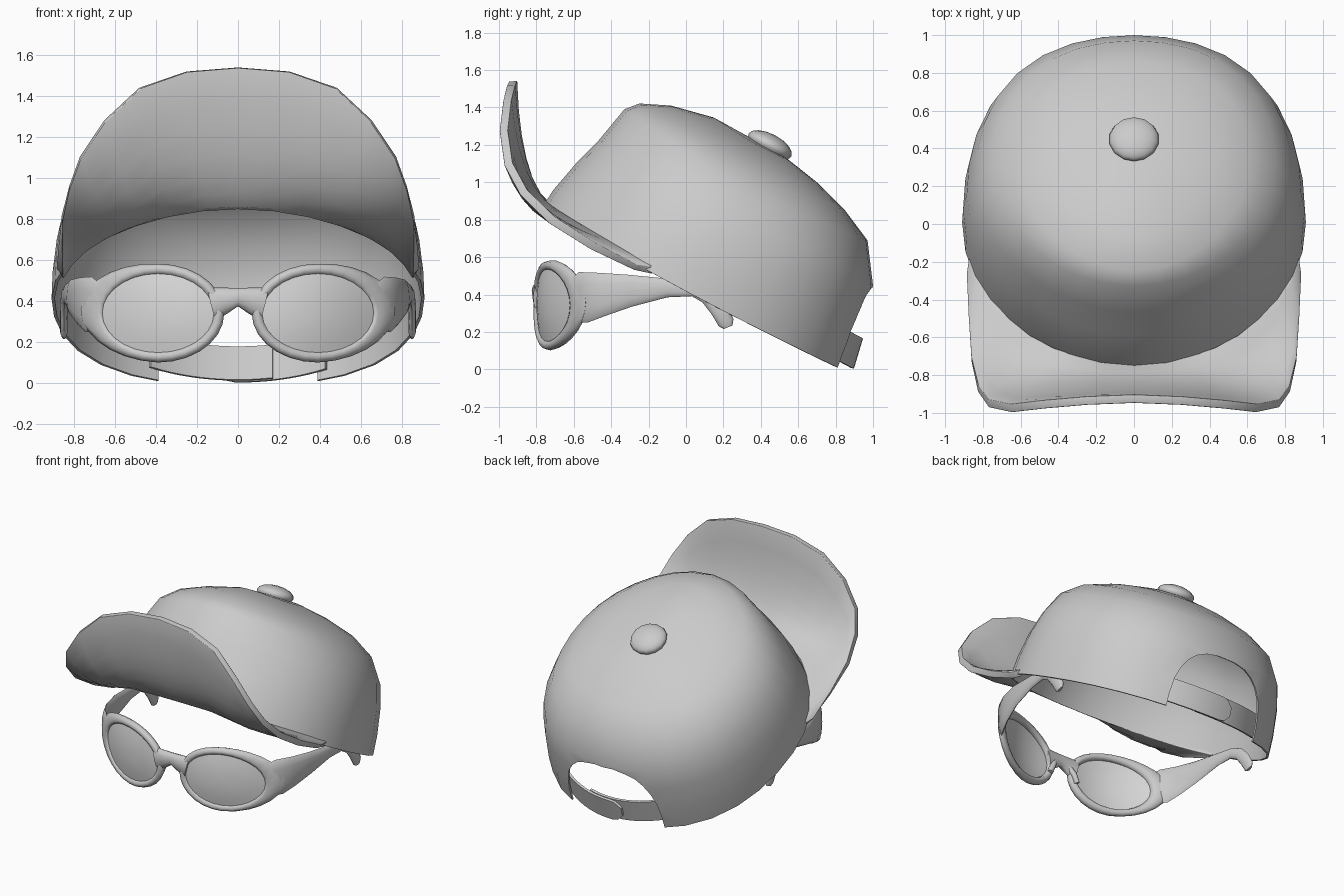
import bpy, bmesh
from math import sin, cos, pi, radians, sqrt, copysign
from mathutils import Vector

if "Cube" in bpy.data.objects:
    bpy.data.objects.remove(bpy.data.objects["Cube"], do_unlink=True)


def material(name, value):
    m = bpy.data.materials.new(name)
    m.use_nodes = True
    colour = (value, value, value, 1)
    m.diffuse_color = colour
    m.node_tree.nodes["Principled BSDF"].inputs["Base Color"].default_value = colour
    return m


GREY = material("light grey", 0.6)
LENS = material("pale lens grey", 0.7)
TILT = radians(28)


def cap_point(x, u, n):
    """Point in the tilted cap frame: u runs to the back, n rises from the rim."""
    return Vector((x, 0.02 + u * cos(TILT) + n * sin(TILT),
                   0.435 - u * sin(TILT) + n * cos(TILT)))


def modify(ob, kind, **settings):
    bpy.context.view_layer.objects.active = ob
    mod = ob.modifiers.new(kind.title(), kind)
    for key, value in settings.items():
        setattr(mod, key, value)
    bpy.ops.object.modifier_apply(modifier=mod.name)


def surface(name, rows, ring=True, loop=False, caps=False, mat=GREY,
            thick=0, offset=0, bevel=0):
    """Skin rows of points; ring closes each row, loop joins last row to first."""
    bm = bmesh.new()
    vs = [[bm.verts.new(p) for p in row] for row in rows]
    count, width = len(vs), len(vs[0])
    for i in range(count if loop else count - 1):
        a, b = vs[i], vs[(i + 1) % count]
        for j in range(width if ring else width - 1):
            k = (j + 1) % width
            bm.faces.new((a[j], a[k], b[k], b[j]))
    if caps:
        bm.faces.new(vs[0])
        bm.faces.new(vs[-1])
    bmesh.ops.remove_doubles(bm, verts=bm.verts, dist=0.0005)
    bmesh.ops.recalc_face_normals(bm, faces=bm.faces)
    mesh = bpy.data.meshes.new(name)
    bm.to_mesh(mesh)
    bm.free()
    mesh.materials.append(mat)
    ob = bpy.data.objects.new(name, mesh)
    bpy.context.collection.objects.link(ob)
    if thick:
        modify(ob, "SOLIDIFY", thickness=thick, offset=offset)
    if bevel:
        modify(ob, "BEVEL", width=bevel, segments=3, limit_method="ANGLE",
               angle_limit=radians(50))
    return ob


def smooth(ob, angle=45):
    bpy.ops.object.select_all(action="DESELECT")
    ob.select_set(True)
    bpy.context.view_layer.objects.active = ob
    bpy.ops.object.shade_smooth_by_angle(angle=radians(angle))


# Crown: front, side and back profiles blended around the head, full at the back
FRONT = [(.9, 0), (.89, .12), (.85, .3), (.8, .47), (.757, .68), (.7, .745),
         (.546, .814), (.314, .865), (0, .86)]
SIDE = [(.91, -.025), (.905, .12), (.885, .3), (.84, .47), (.75, .62), (.61, .73),
        (.42, .8), (.22, .845), (0, .86)]
BACK = [(.97, 0), (.95, .13), (.9, .35), (.858, .473), (.72, .671), (.538, .756),
        (.335, .818), (.147, .853), (0, .86)]
rows = []
for front, side, back in zip(FRONT, SIDE, BACK):
    row = []
    for i in range(32):
        a = 2 * pi * i / 32
        r, n = front if cos(a) > 0 else back
        full = sin(2 * a) ** 2 * (-.02 if cos(a) > 0 else .04)
        w = cos(a) ** 2
        row.append(cap_point(side[0] * sin(a) * (1 + max(0, full)),
                             -r * cos(a) * (1 + full), n * w + side[1] * (1 - w)))
    rows.append(row)
crown = surface("crown", rows, thick=0.015, offset=-1)

# Arched opening at the back of the crown
arch = [(copysign(abs(cos(a)) ** .75, cos(a)), copysign(abs(sin(a)) ** .75, sin(a)))
        for a in [2 * pi * (i + .5) / 28 for i in range(28)]]
cutter = surface("opening_cutter", [[cap_point(.39 * c, u, .46 * s) for c, s in arch]
                                    for u in (.4, 1.3)], caps=True)
cutter.hide_render = True
modify(crown, "BOOLEAN", object=cutter, operation="DIFFERENCE")
bpy.data.objects.remove(cutter, do_unlink=True)
smooth(crown)

# Brim: from the rim forward and then up to the outer edge; last value is the bend
EDGE = [(0, -.925, 1.54, 1), (.25, -.935, 1.52, 1), (.48, -.955, 1.44, 1.1),
        (.65, -.975, 1.28, 1.2), (.77, -.95, 1.1, .9), (.825, -.87, .95, .5),
        (.86, -.72, .8, .1), (.867, -.5, .66, 0), (.87, -.27, .545, 0)]
half = []
for i, (x, y, z, bend) in enumerate(EDGE):
    a = radians(76) * i / (len(EDGE) - 1)
    inner = cap_point(.89 * sin(a), -.89 * cos(a), .02 - .03 * sin(a) ** 2)
    outer = Vector((x, y, z))
    control = (inner + outer) / 2 + bend * Vector((0, -.07, -.16))
    half.append([inner * (1 - t) ** 2 + control * 2 * t * (1 - t) + outer * t * t
                 for t in [k / 6 for k in range(7)]])
mirrored = [[Vector((-p.x, p.y, p.z)) for p in row] for row in half[:0:-1]]
smooth(surface("brim", mirrored + half, ring=False, thick=0.045, bevel=0.018), 60)

# Button on top
bpy.ops.mesh.primitive_uv_sphere_add(segments=14, ring_count=8, radius=1,
                                     location=cap_point(0, .02, .875),
                                     rotation=(-TILT, 0, 0))
button = bpy.context.object
button.name = "top_button"
button.scale = (.133, .13, .06)
button.data.materials.append(GREY)
smooth(button, 80)


# Adjustable strap: two overlapping bands, the outer one with a rounded tip
def strap(name, start, end, lift, rounded):
    columns = []
    for i in range(13):
        t = i / 12
        x = start + (end - start) * t
        h = .083
        if rounded and t > .85:
            h *= sqrt(max(.15, 1 - ((t - .85) / .15) ** 2))
        columns.append([cap_point(x, .955 * sqrt(1 - (x / .84) ** 2) + lift - .2 * n, n)
                        for n in (.112 - h, .112 + h)])
    smooth(surface(name, columns, ring=False, thick=0.018), 40)


strap("inner_strap", -.43, .17, 0, False)
strap("outer_strap", .43, -.1, .02, True)


# Sunglasses follow a wrapped front
def wrap(x):
    return -.79 + .43 * x * x


def tube(name, path):
    """Oval loft along points given as x, y, z, half thickness, half height."""
    pts = [Vector(p[:3]) for p in path]
    rows = []
    for i, p in enumerate(path):
        tangent = (pts[min(i + 1, len(pts) - 1)] - pts[max(i - 1, 0)]).normalized()
        across = tangent.cross(Vector((0, 0, 1))).normalized()
        up = across.cross(tangent)
        rows.append([pts[i] + across * p[3] * cos(a) + up * p[4] * sin(a)
                     for a in [2 * pi * k / 12 for k in range(12)]])
    smooth(surface(name, rows, caps=True), 60)


TEMPLE = [(.69, -.59, .365, .015, .12), (.73, -.55, .385, .025, .138),
          (.775, -.45, .4, .025, .117), (.815, -.3, .42, .022, .086),
          (.835, -.1, .435, .018, .05), (.845, .04, .428, .018, .038),
          (.85, .115, .39, .018, .042), (.85, .175, .32, .018, .046),
          (.85, .215, .25, .018, .044), (.85, .225, .225, .01, .025)]
turn = [2 * pi * k / 28 for k in range(28)]
for label, s in (("left", 1), ("right", -1)):
    # Rim around the lens, flaring out towards the temple
    rows = []
    for a in turn:
        row = []
        for b in [2 * pi * k / 8 for k in range(8)]:
            flare = .055 * max(0, cos(a)) * max(0, cos(b))
            x = .39 + (.295 + .028 * cos(b)) * cos(a) + flare
            z = .342 + (.214 + .027 * cos(b)) * sin(a) + flare * .3
            row.append(Vector((s * x, wrap(x) + .03 * sin(b), z)))
        rows.append(row)
    smooth(surface(label + "_lens_frame", rows, loop=True), 80)
    # Lens, bulging slightly forward
    rows = [[Vector((s * (.39 + .285 * r * cos(a)),
                     wrap(.39 + .285 * r * cos(a)) - .008 - .025 * (1 - r * r),
                     .342 + .205 * r * sin(a))) for a in turn]
            for r in (1, .75, .5, .25, 0)]
    smooth(surface(label + "_lens", rows, mat=LENS, thick=0.008), 60)
    # Temple arm with ear hook
    tube(label + "_temple", [(s * p[0],) + p[1:] for p in TEMPLE])
    # Nose pad
    tube(label + "_nose_pad", [(s * x, y, z, .022, .02) for x, y, z in
                               ((.07, -.775, .38), (.095, -.755, .33), (.12, -.755, .27))])

# Bridge
tube("bridge", [(x, wrap(x), .42 - abs(x) * .25, .035, .045 + abs(x) * .3)
                for x in (-.13, -.07, 0, .07, .13)])
